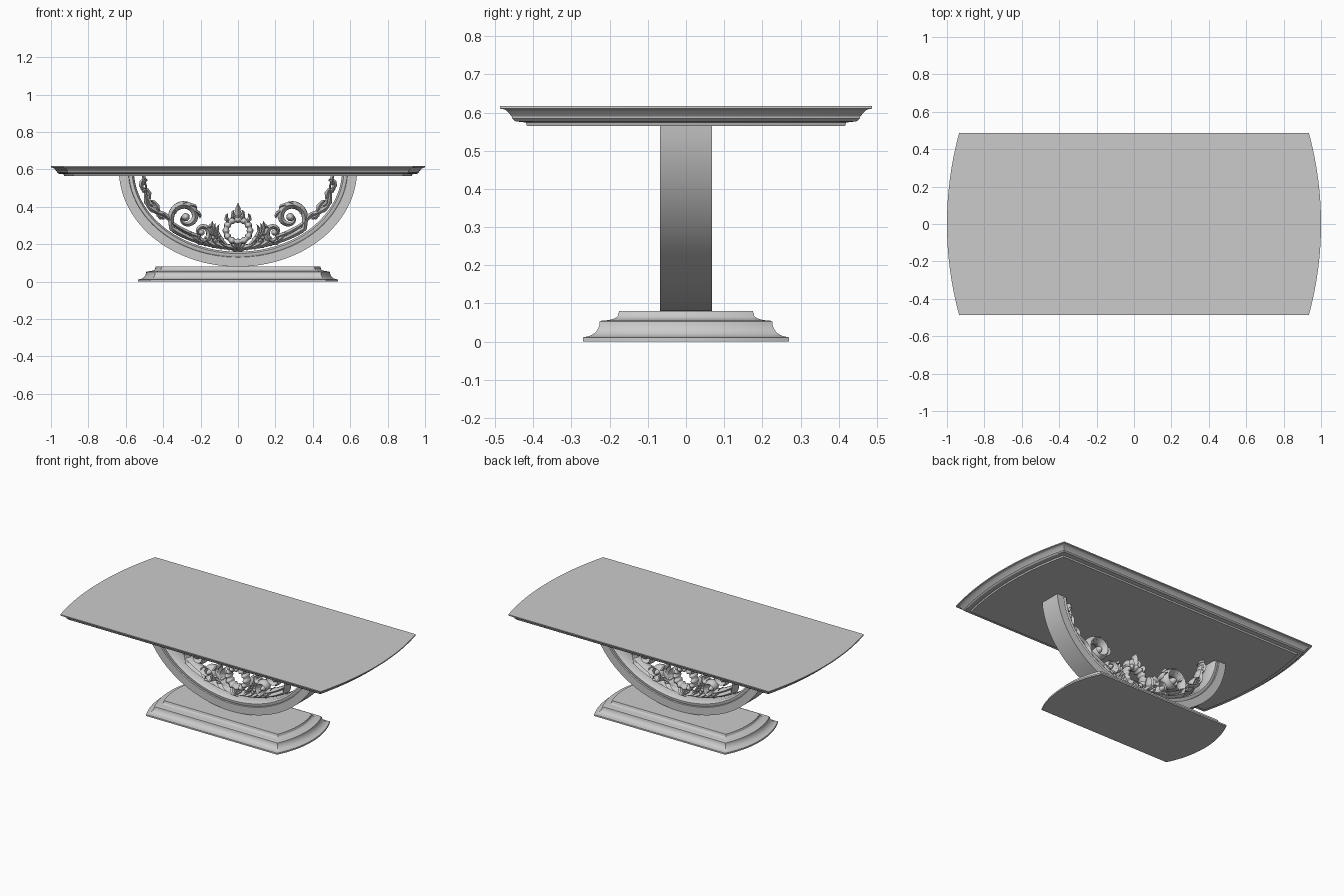
import bpy, bmesh, math
from math import sin, cos, pi, sqrt
from mathutils import Vector

if "Cube" in bpy.data.objects:
    bpy.data.objects.remove(bpy.data.objects["Cube"])


def loft(name, rings, loop=False, mirror=False, angle=60):
    """Skin a list of equal-length closed rings; cap the ends unless looped."""
    bm = bmesh.new()
    vs = [[bm.verts.new(p) for p in r] for r in rings]
    n, m = len(vs), len(vs[0])
    for i in range(n if loop else n - 1):
        a, b = vs[i], vs[(i + 1) % n]
        for j in range(m):
            k = (j + 1) % m
            bm.faces.new((a[j], a[k], b[k], b[j]))
    if not loop:
        bm.faces.new(vs[0])
        bm.faces.new(vs[-1])
    bmesh.ops.recalc_face_normals(bm, faces=bm.faces)
    me = bpy.data.meshes.new(name)
    bm.to_mesh(me)
    bm.free()
    me.shade_smooth()
    me.set_sharp_from_angle(angle=math.radians(angle))
    ob = bpy.data.objects.new(name, me)
    bpy.context.collection.objects.link(ob)
    if mirror:
        ob.modifiers.new("Mirror", 'MIRROR').use_mirror_merge = False


def bowed_slab(name, half_x, half_y, bow, profile):
    """Moulded slab with straight long sides and arc ends; profile = (inset, z)."""
    R = (half_y ** 2 + bow ** 2) / (2 * bow)
    rings = []
    for d, z in profile:
        h, ring = half_y - d, []
        for s in (1, -1):
            for i in range(25):
                y = s * h * (-1 + i / 12)
                ring.append((s * (half_x - R + sqrt((R - d) ** 2 - y * y)), y, z))
        rings.append(ring)
    loft(name, rings, angle=25)


def cove(d0, z0, d1, z1, n=7):
    """Concave quarter curve, flat at the start and steep at the end."""
    return [(d0 + (d1 - d0) * sin(i / n * pi / 2),
             z0 + (z1 - z0) * (1 - cos(i / n * pi / 2))) for i in range(n + 1)]


# Table top and plinth
bowed_slab("table_top", 1.0, 0.487, 0.065,
           [(.07, .565), (.067, .574), (.04, .577), (.032, .584), (.031, .589),
            (.018, .604), (.012, .608), (0, .61), (0, .617)])
bowed_slab("plinth", 0.535, 0.27, 0.065,
           [(0, 0), (0, .01)] + cove(.003, .012, .044, .052)
           + cove(.05, .055, .092, .07) + [(.095, .08)])

# Curved U-shaped support with stepped inner moulding
CZ, A, B, TOP = .6, .637, .52, .568
half = [(0, .068), (.05, .068), (.052, .06), (.063, .064), (.07, .064), (.08, .048)]
section = half + [(d, -y) for d, y in reversed(half)]


def on_arch(t, d):
    return Vector(((A - d) * sin(t), CZ - (B - d) * cos(t)))


rings = []
for i in range(73):
    ring = []
    for d, y in section:
        p = on_arch(math.acos((CZ - TOP) / (B - d)) * (i / 36 - 1), d)
        ring.append((p.x, y, p.y))
    rings.append(ring)
loft("arched_support", rings, angle=35)


# Carved ornament helpers
def acanthus(name, path, width, depth=.032, lobes=4, mirror=True):
    """Fluted, lobed leaf swept along an xz path, tapering to its tip."""
    n, rings = len(path) - 1, []
    for i, p in enumerate(path):
        t = i / n
        tan = (path[min(i + 1, n)] - path[max(i - 1, 0)]).normalized()
        nor = Vector((-tan.y, tan.x))
        env = (.5 + .5 * min(1, 3 * t)) * max(.08, 1 - t ** 3)
        w = width * env * (1.12 - .35 * ((t * lobes) % 1))
        ring = []
        for j in range(16):
            a = pi * j / 8
            q = p + nor * w * cos(a)
            ring.append((q.x, depth * (.55 + .45 * env) * sin(a) * (1 + .22 * cos(4 * a)), q.y))
        rings.append(ring)
    loft(name, rings, mirror=mirror)


def curl(p, heading, length, bend, n=24):
    """Path that starts straight along its heading and curls toward its tip."""
    path = [Vector(p)]
    for i in range(n):
        a = heading + bend * ((i + .5) / n) ** 2
        path.append(path[-1] + Vector((cos(a), sin(a))) * length / n)
    return path


def spiral(c, r0, r1, a0, a1, n=48):
    out = []
    for i in range(n + 1):
        a, r = a0 + (a1 - a0) * i / n, r0 + (r1 - r0) * i / n
        out.append(c + Vector((cos(a), sin(a))) * r)
    return out


def bead(name, c, r, depth):
    rings = []
    for i in range(9):
        u = .1 + (pi - .2) * i / 8
        rings.append([(c.x + r * sin(u) * cos(pi * j / 6), -depth * cos(u),
                       c.y + r * sin(u) * sin(pi * j / 6)) for j in range(12)])
    loft(name, rings, mirror=True)


# Volutes with round eyes, tails running along the arch
up, low = Vector((.28, .345)), Vector((.195, .262))
acanthus("upper_volute", [on_arch(.4 + .035 * i, .1) for i in range(10)]
         + spiral(up, .08, .02, -.2, 6.6), .019, .036, 0)
bead("upper_volute_eye", up, .022, .042)
acanthus("lower_volute", [on_arch(.78 - .04 * i, .125) for i in range(10)]
         + spiral(low, .054, .015, -1.2, -7.2), .016, .036, 0)
bead("lower_volute_eye", low, .017, .042)

# Wavy stem climbing the arch, with alternating leaves
acanthus("climbing_stem", [on_arch(.7 + .019 * i, .115 + .018 * sin(i / 4.5)) for i in range(40)],
         .015, .03, 7)
for i in range(7):
    t, side = .76 + .1 * i, (-1) ** i
    p = on_arch(t, .12)
    tan = on_arch(t + .01, .12) - p
    reach = (.1 if side > 0 else .065) - .006 * i
    acanthus(f"climbing_leaf_{i + 1}", curl(p, math.atan2(tan.y, tan.x) + .5 * side,
             reach, -1.4 * side), .014, .028, 3)
acanthus("top_leaf", curl((.51, .49), 1.2, .085, 3), .013, .028, 4)

# Leaves dressing the volutes
for i in range(4):
    a = .3 + .75 * i
    acanthus(f"volute_leaf_{i + 1}", curl(up + Vector((cos(a), sin(a))) * .058,
             a + 1.0, .055, 1.8), .012, .034, 3)
for i in range(3):
    a = 2.4 + .8 * i
    acanthus(f"lower_volute_leaf_{i + 1}", curl(low + Vector((cos(a), sin(a))) * .035,
             a + .4, .055, -1.6), .011, .034, 3)

# Leaves lying along the bottom of the arch
for i in range(5):
    t = .03 + .08 * i
    acanthus(f"base_leaf_{i + 1}", curl(on_arch(t, .097), t + .15, .1, .9), .017, .036, 4)

# Flames and small flowers flanking the cartouche
for i in range(3):
    acanthus(f"flame_leaf_{i + 1}", curl((.06 + .025 * i, .195 + .015 * i), .7 + .15 * i,
             .135 - .018 * i, 1.7 - .5 * i), .015, .03, 4)
flower = Vector((.115, .235))
for k, p in enumerate(spiral(flower, .017, .017, 0, 1.6 * pi, 4)):
    bead(f"flower_petal_{k + 1}", p, .012, .036)
bead("flower_centre", flower, .009, .044)

# Central cartouche: ribbed ring, finial leaves and shell below
rings = []
for i in range(64):
    t = pi * i / 32
    r = .016 * (1 + .2 * cos(12 * t))
    rings.append([((.064 + r * cos(a)) * cos(t), 1.9 * r * sin(a),
                   .272 + (.06 + r * cos(a)) * sin(t))
                  for a in [pi * j / 6 for j in range(12)]])
loft("cartouche_ring", rings, loop=True)
acanthus("finial_leaf", curl((0, .325), pi / 2, .095, 0), .02, .032, 3, False)
for i in range(2):
    acanthus(f"finial_side_leaf_{i + 1}", curl((.015 + .035 * i, .33 - .015 * i),
             1.0, .06 - .005 * i, 1.6), .012, .028, 3)
for k in range(7):
    acanthus(f"shell_rib_{k + 1}", curl((0, .168), pi * (.08 + .14 * k), .05, 0),
             .011, .038, 0, False)
